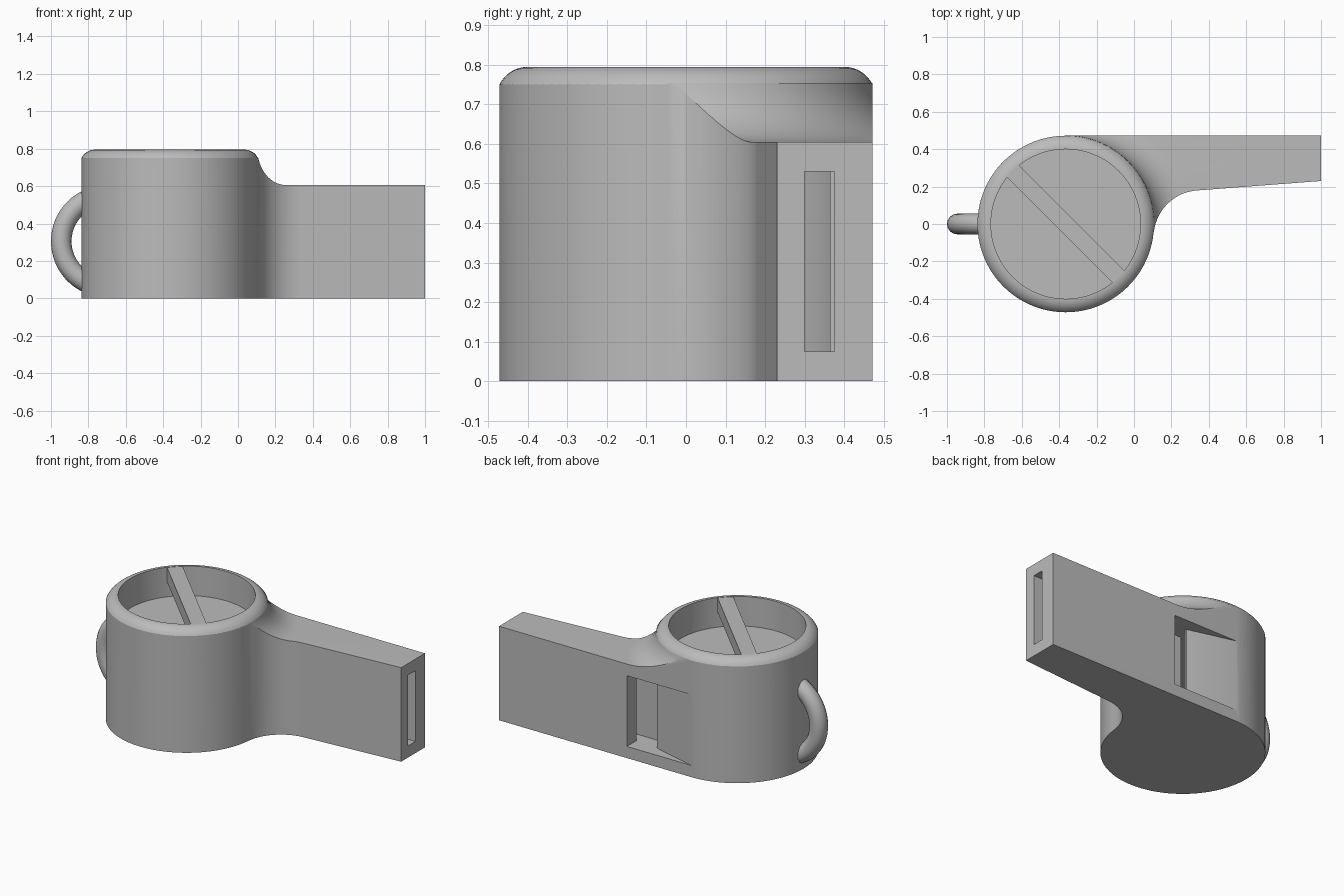
import bpy
import bmesh
import math
from math import cos, sin, pi, radians

if "Cube" in bpy.data.objects:
    bpy.data.objects.remove(bpy.data.objects["Cube"], do_unlink=True)

CX, R, HOLE = -0.365, 0.472, 0.40       # chamber centre, outer and inner radius
TOP, NECK = 0.795, 0.605                # rim and mouthpiece heights
LOW, HIGH = 0.075, 0.53                 # inner air space

grey = bpy.data.materials.new("plain_grey")
grey.use_nodes = True
grey.diffuse_color = (0.5, 0.5, 0.5, 1)
grey.node_tree.nodes["Principled BSDF"].inputs["Base Color"].default_value = (0.5, 0.5, 0.5, 1)


def arc(cx, cy, r, a0, a1, n):
    return [(cx + r * cos(radians(a0 + (a1 - a0) * i / n)),
             cy + r * sin(radians(a0 + (a1 - a0) * i / n))) for i in range(n + 1)]


def finish(name, bm):
    bmesh.ops.recalc_face_normals(bm, faces=bm.faces)
    mesh = bpy.data.meshes.new(name)
    bm.to_mesh(mesh)
    bm.free()
    mesh.materials.append(grey)
    obj = bpy.data.objects.new(name, mesh)
    bpy.context.collection.objects.link(obj)
    return obj


def prism(name, outline, z0, z1):
    bm = bmesh.new()
    face = bm.faces.new([bm.verts.new((x, y, z0)) for x, y in outline])
    grown = bmesh.ops.extrude_face_region(bm, geom=[face])["geom"]
    bmesh.ops.translate(bm, vec=(0, 0, z1 - z0),
                        verts=[v for v in grown if isinstance(v, bmesh.types.BMVert)])
    return finish(name, bm)


def lathe(name, profile, steps=96):
    bm = bmesh.new()
    verts = [bm.verts.new((CX + r, 0, z)) for r, z in profile]
    edges = [bm.edges.new(pair) for pair in zip(verts, verts[1:])]
    bmesh.ops.spin(bm, geom=verts + edges, cent=(CX, 0, 0), axis=(0, 0, 1),
                   angle=2 * pi, steps=steps)
    bmesh.ops.remove_doubles(bm, verts=bm.verts, dist=0.0001)
    return finish(name, bm)


def select(obj):
    bpy.ops.object.select_all(action='DESELECT')
    obj.select_set(True)
    bpy.context.view_layer.objects.active = obj


def combine(obj, cutter, operation):
    mod = obj.modifiers.new("cut", 'BOOLEAN')
    mod.operation, mod.solver, mod.object = operation, 'EXACT', cutter
    select(obj)
    bpy.ops.object.modifier_apply(modifier=mod.name)
    bpy.data.objects.remove(cutter, do_unlink=True)


# Body outline: round chamber, concave fillet, tapering mouthpiece
outline = [(1, R)] + arc(CX, 0, R, 90, 354.4, 72)
outline += arc(0.355, -0.07, 0.25, 174.4, 94.4, 20)[1:] + [(1, 0.23)]
body = prism("whistle_body", outline, 0, 0.9)

# Rounded rim and the sweep down to the mouthpiece
rim = arc(HOLE, 0.715, 0.08, 90, 26, 8)
sweep = arc(0.65, 0.785, 0.18, 190, 270, 14)
combine(body, lathe("top_shape", [(0, -0.2), (1.8, -0.2), (1.8, NECK)]
                    + sweep[::-1] + rim[::-1] + [(0, TOP)]), 'INTERSECT')

# Recess in the top, air chamber, mouth slot and sound window
circle = arc(CX, 0, HOLE, 0, 360, 96)[:-1]
combine(body, prism("recess", circle, NECK, 1), 'DIFFERENCE')
combine(body, prism("chamber", circle, LOW, HIGH), 'DIFFERENCE')
slot = [(-0.2, 0.30), (1.1, 0.30), (1.1, 0.375), (-0.2, 0.375)]
combine(body, prism("slot", slot, LOW, HIGH), 'DIFFERENCE')
window = [(-0.434, 0.49), (-0.065, 0.39), (-0.065, 0.31), (0.09, 0.31), (0.09, 0.6), (-0.434, 0.6)]
combine(body, prism("window", window, LOW, HIGH), 'DIFFERENCE')
select(body)
bpy.ops.object.shade_smooth_by_angle(angle=radians(25))

# Diagonal bar across the recess
half, reach = 0.046, HOLE + 0.005
corners = [(-reach, -half), (reach, -half), (reach, half), (-reach, half)]
turn = radians(-45)
bar = prism("diagonal_bar", [(CX + x * cos(turn) - y * sin(turn), x * sin(turn) + y * cos(turn))
                             for x, y in corners], 0.70, TOP - 0.002)

# Lanyard loop, ending inside the chamber wall
curve = bpy.data.curves.new("lanyard_loop", 'CURVE')
curve.dimensions = '3D'
curve.bevel_depth, curve.bevel_resolution, curve.use_fill_caps = 0.055, 6, True
path = arc(-0.70, 0.305, 0.245, 112, 248, 32)
spline = curve.splines.new('POLY')
spline.points.add(len(path) - 1)
for point, (x, z) in zip(spline.points, path):
    point.co = (x, 0, z, 1)
curve.materials.append(grey)
loop = bpy.data.objects.new("lanyard_loop", curve)
bpy.context.collection.objects.link(loop)
select(loop)
bpy.ops.object.convert(target='MESH')
bpy.ops.object.shade_smooth_by_angle(angle=radians(40))
